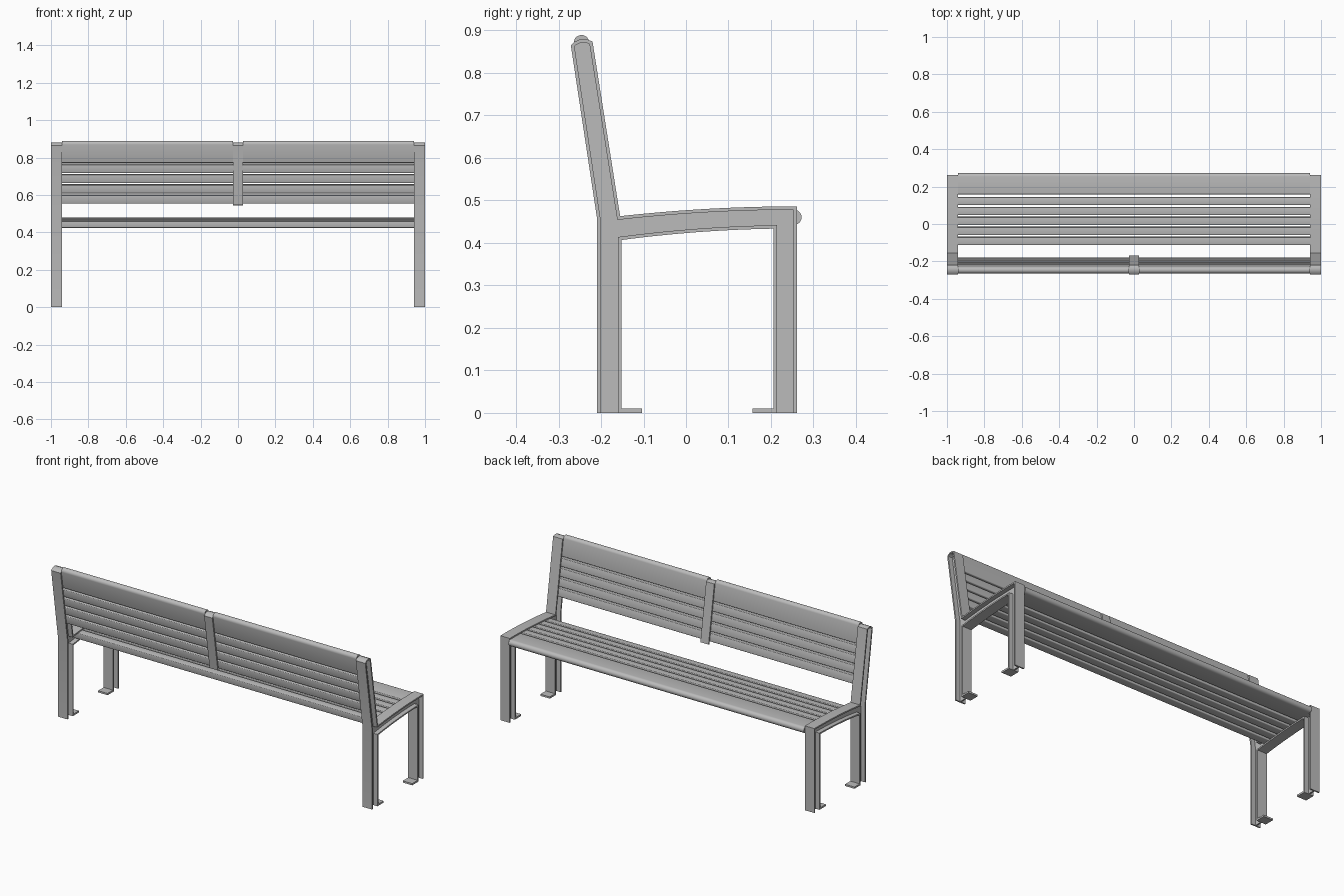
import bpy, bmesh, math
from mathutils import Vector

if "Cube" in bpy.data.objects:
    bpy.data.objects.remove(bpy.data.objects["Cube"], do_unlink=True)

grey = bpy.data.materials.new("bench grey")
grey.use_nodes = True
colour = (0.5, 0.5, 0.5, 1)
grey.diffuse_color = colour
grey.node_tree.nodes["Principled BSDF"].inputs["Base Color"].default_value = colour

STEEL = 0.008    # flange and web thickness
SLAT = 0.036     # slat thickness
FRAME_X = 0.97   # centre of each end frame


def prism(name, profile, x0, x1):
    """Extrude a (y, z) profile along x."""
    bm = bmesh.new()
    face = bm.faces.new([bm.verts.new((x0, y, z)) for y, z in profile])
    out = bmesh.ops.extrude_face_region(bm, geom=[face])
    moved = [v for v in out["geom"] if isinstance(v, bmesh.types.BMVert)]
    bmesh.ops.translate(bm, verts=moved, vec=(x1 - x0, 0, 0))
    bmesh.ops.recalc_face_normals(bm, faces=bm.faces)
    mesh = bpy.data.meshes.new(name)
    bm.to_mesh(mesh)
    bm.free()
    mesh.materials.append(grey)
    obj = bpy.data.objects.new(name, mesh)
    bpy.context.collection.objects.link(obj)
    bpy.ops.object.select_all(action="DESELECT")
    obj.select_set(True)
    bpy.context.view_layer.objects.active = obj
    bpy.ops.object.shade_smooth_by_angle(angle=math.radians(35))
    return obj


def ribbon(path, t):
    """Give an open path a thickness t to its right, with mitred corners."""
    pts = [Vector(p) for p in path]
    inner = []
    for i, p in enumerate(pts):
        a = (p - pts[i - 1]).normalized() if i else None
        b = (pts[i + 1] - p).normalized() if i < len(pts) - 1 else None
        a, b = a or b, b or a
        na, nb = Vector((a.y, -a.x)), Vector((b.y, -b.x))
        inner.append(p + (na + nb) * t / (1 + na.dot(nb)))
    return path + [tuple(p) for p in reversed(inner)]


def seat_top(y):
    return 0.486 - 0.134 * (y - 0.26) ** 2


def seat_under(y):
    return 0.434 - 0.16 * (y - 0.26) ** 2


def spread(a, b, n):
    return [a + (b - a) * i / n for i in range(n + 1)]


# Side outline: rear leg, leaning back, rounded top, seat, front leg
cap = [(-0.271, 0.865), (-0.263, 0.873), (-0.25, 0.879),
       (-0.236, 0.88), (-0.22, 0.874)]
outer = [(-0.209, 0), (-0.209, 0.455)] + cap
outer += [(y, seat_top(y)) for y in spread(-0.155, 0.261, 14)] + [(0.261, 0)]
inner = [(-0.152, 0)] + [(y, seat_under(y)) for y in spread(-0.152, 0.206, 14)]
inner += [(0.206, 0)]

# End frames: I-section with a web between two flanges, and foot plates
for side, s in (("right", -1), ("left", 1)):
    c = s * FRAME_X
    lo, hi = c - 0.03, c + 0.03
    prism(side + "_frame_web", outer + inner[::-1], c - STEEL / 2, c + STEEL / 2)
    prism(side + "_frame_outer_flange", ribbon(outer, STEEL), lo, hi)
    prism(side + "_frame_inner_flange", ribbon(inner, -STEEL), lo, hi)
    for end, y0, y1 in (("rear", -0.153, -0.104), ("front", 0.156, 0.207)):
        prism(f"{side}_{end}_foot",
              [(y0, 0), (y1, 0), (y1, 0.01), (y0, 0.01)], lo, hi)

# Middle back post, same section as the end frames
post = [(-0.221, 0.545)] + cap + [(-0.168, 0.545)]
prism("middle_post_web", post, -STEEL / 2, STEEL / 2)
prism("middle_post_flange", ribbon(post, STEEL), -0.026, 0.026)


def slat_profile(mid, direction, length, nose=False, t=SLAT):
    """Slat cross-section with eased edges, or a round nose at the far end."""
    u = Vector(direction).normalized()
    v = Vector((-u.y, u.x))
    h, r = length / 2, t / 2

    def corner(su, sv, radius):
        cu, cv = su * (h - radius), sv * (r - radius)
        start = math.atan2(sv, su) - math.pi / 4
        n = 8 if radius == r else 3
        return [(cu + radius * math.cos(start + k * math.pi / 2 / n),
                 cv + radius * math.sin(start + k * math.pi / 2 / n))
                for k in range(n + 1)]

    far = r if nose else 0.004
    pts = corner(-1, -1, 0.004) + corner(1, -1, far)
    pts += corner(1, 1, far)[1 if nose else 0:] + corner(-1, 1, 0.004)
    return [tuple(Vector(mid) + u * a + v * b) for a, b in pts]


# Seat slats follow the curve; the front one has a round nose
seat = [(-0.112 + 0.0535 * i, -0.069 + 0.0535 * i) for i in range(5)]
seat.append((0.158, 0.272))
for i, (a, b) in enumerate(seat):
    m = (a + b) / 2
    mid = (m, seat_top(m) - 0.026)
    slope = (1, -0.268 * (m - 0.26))
    last = i == len(seat) - 1
    reach = 0.94 if last else 0.967
    prism(f"seat_slat_{i + 1}", slat_profile(mid, slope, b - a, last), -reach, reach)
    if last:
        # Tongue that holds the front slat inside the frames
        prism("seat_front_tongue",
              slat_profile((m - 0.012, mid[1]), slope, b - a - 0.03, t=0.03),
              -0.967, 0.967)

# Back slats lean with the frame, in two bays; the top one has a round nose
LEAN = (-0.158, 1)
back = [(0.556 + 0.0545 * i, 0.601 + 0.0545 * i) for i in range(4)]
back.append((0.774, 0.889))
for bay, s in (("right", -1), ("left", 1)):
    for i, (a, b) in enumerate(back):
        m = (a + b) / 2
        mid = (-0.181 - 0.158 * (m - 0.46), m)
        last = i == len(back) - 1
        x0, x1 = (0.026, 0.94) if last else (0.003, 0.967)
        prism(f"{bay}_back_slat_{i + 1}",
              slat_profile(mid, LEAN, (b - a) * 1.012, last), s * x0, s * x1)
        if last:
            low = (mid[0] + 0.002, m - 0.014)
            prism(bay + "_back_tongue",
                  slat_profile(low, LEAN, b - a - 0.035, t=0.03),
                  s * 0.003, s * 0.967)
